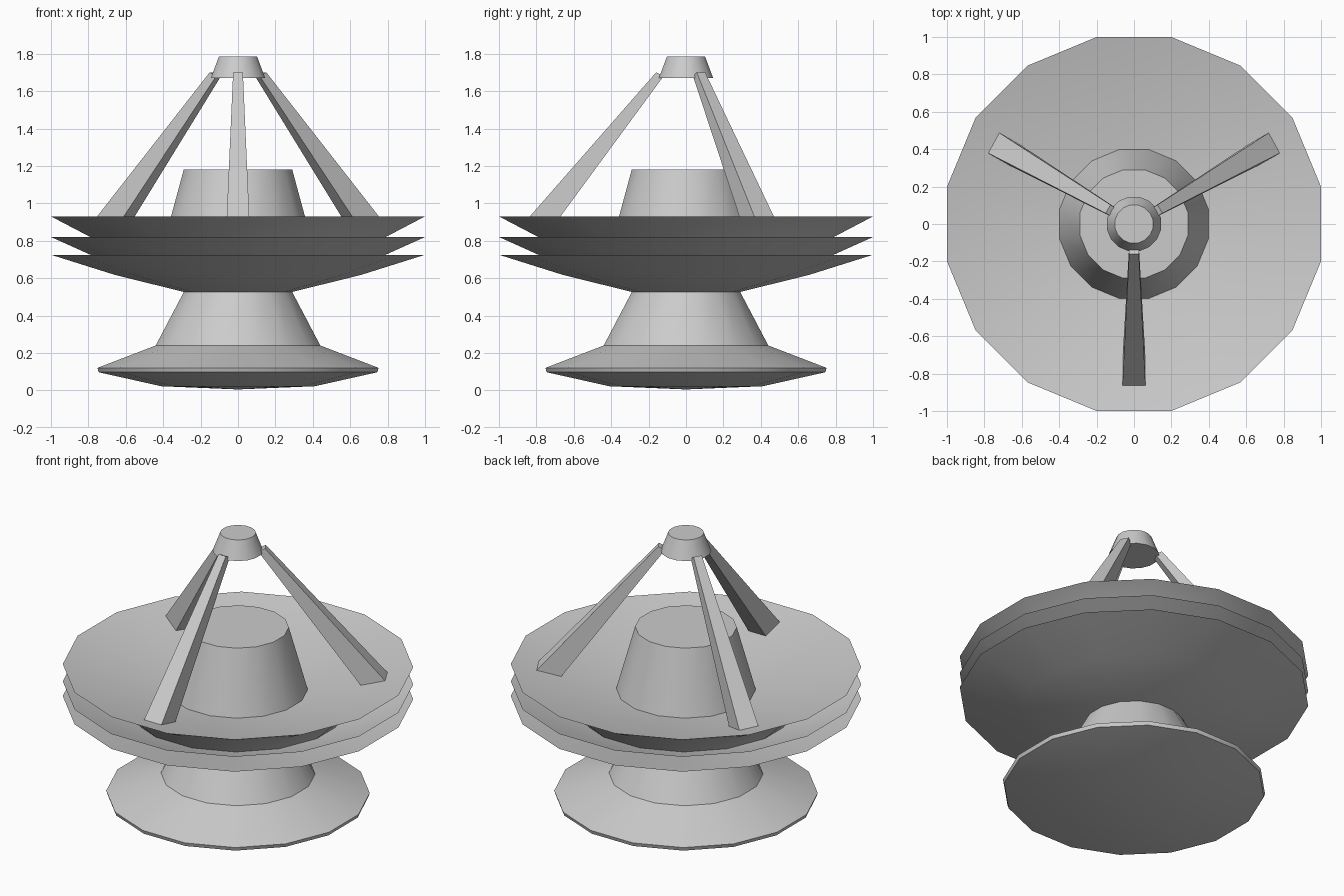
import bpy, bmesh, math

if "Cube" in bpy.data.objects:
    bpy.data.objects.remove(bpy.data.objects["Cube"])

SIDES = 16


def finish(name, bm, angle=None):
    bmesh.ops.remove_doubles(bm, verts=bm.verts, dist=1e-5)
    bmesh.ops.recalc_face_normals(bm, faces=bm.faces)
    mesh = bpy.data.meshes.new(name)
    bm.to_mesh(mesh)
    bm.free()
    ob = bpy.data.objects.new(name, mesh)
    bpy.context.collection.objects.link(ob)
    if angle:
        bpy.ops.object.select_all(action='DESELECT')
        ob.select_set(True)
        bpy.context.view_layer.objects.active = ob
        bpy.ops.object.shade_smooth_by_angle(angle=math.radians(angle))
    return ob


def lathe(name, profile, angle=30):
    """Revolve (across-flats radius, z) points, listed bottom to top; ends are capped."""
    bm = bmesh.new()
    k = 1 / math.cos(math.pi / SIDES)
    rings = []
    for r, z in profile:
        if r == 0:
            rings.append([bm.verts.new((0, 0, z))] * SIDES)
            continue
        rings.append([bm.verts.new((r * k * math.cos((i + .5) * math.tau / SIDES),
                                    r * k * math.sin((i + .5) * math.tau / SIDES), z))
                      for i in range(SIDES)])
    for a, b in zip(rings, rings[1:]):
        for i in range(SIDES):
            j = (i + 1) % SIDES
            bm.faces.new(list(dict.fromkeys((a[i], a[j], b[j], b[i]))))
    for ring in (rings[0], rings[-1]):
        if len(set(ring)) > 1:
            bm.faces.new(ring)
    return finish(name, bm, angle)


def strut(name, heading):
    """Tapered leg from (radius, z, half width) section corners."""
    bm = bmesh.new()
    c, s = math.cos(heading), math.sin(heading)
    section = [(.16, 1.70, .026), (.12, 1.68, .026), (.73, .85, .062), (.87, .89, .062)]
    sides = [[bm.verts.new((r * c - t * w * s, r * s + t * w * c, z))
              for r, z, w in section] for t in (-1, 1)]
    for side in sides:
        bm.faces.new(side)
    for i in range(4):
        j = (i + 1) % 4
        bm.faces.new((sides[0][i], sides[0][j], sides[1][j], sides[1][i]))
    return finish(name, bm)


# Flared foot and stem
lathe("pedestal", [(0, .005), (.41, .022), (.745, .097), (.752, .12), (.44, .24), (.285, .535)])

# Three stacked dishes with shallow conical top
lathe("stacked_dishes", [(.285, .525), (.66, .618), (1, .725), (.60, .64), (1, .82),
                         (.77, .725), (.65, .685), (.79, .82), (1, .93), (.39, .78)])

# Central hub
lathe("hub", [(.40, .775), (.29, 1.18)])

# Three tapered struts
for n, deg in enumerate((-90, 30, 150)):
    strut(f"strut_{n + 1}", math.radians(deg))

# Cap held by the struts
lathe("top_cap", [(.145, 1.67), (.102, 1.785)])
